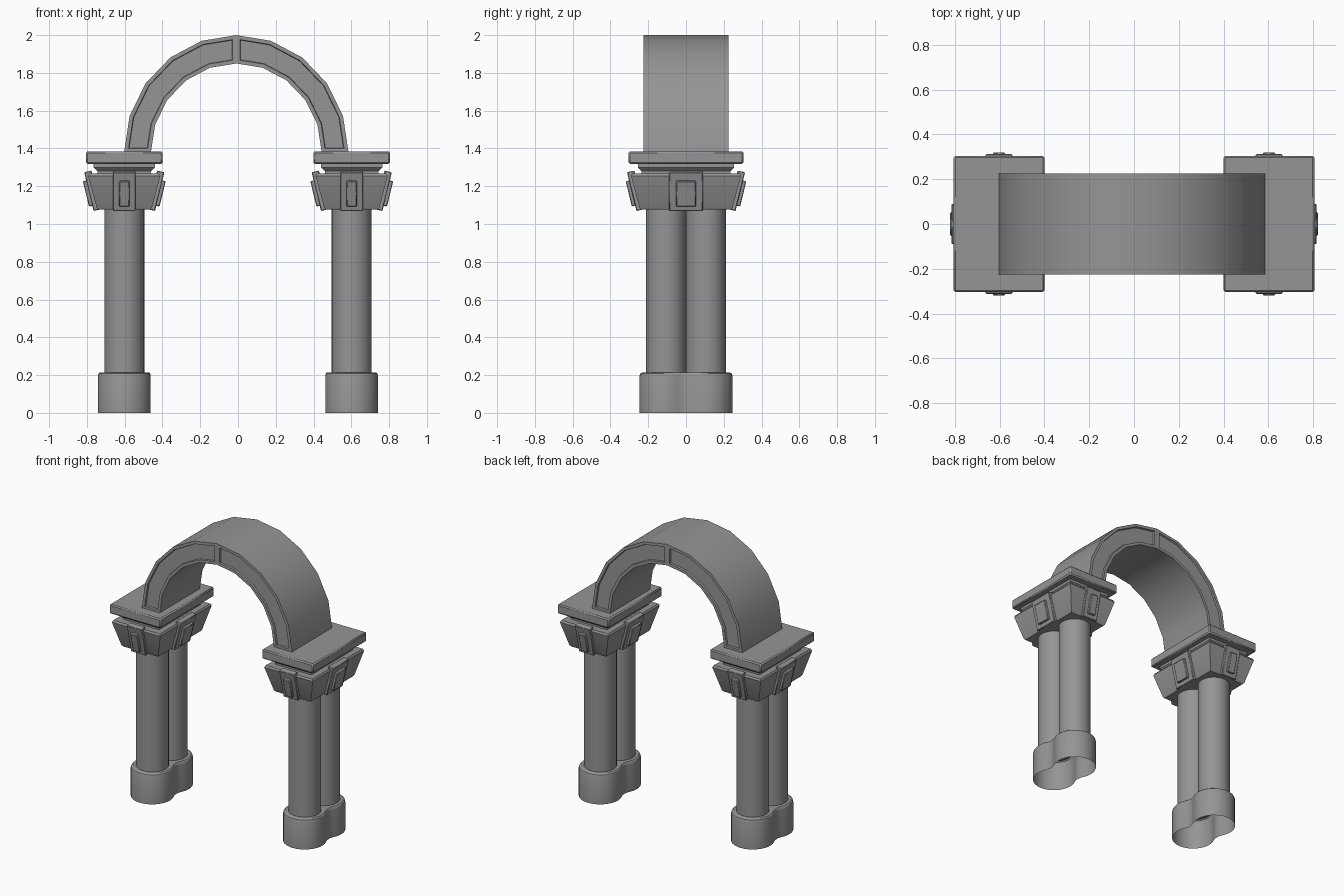
import bpy, bmesh
from math import sin, cos, pi, radians, atan2
from mathutils import Matrix, Vector

cube = bpy.data.objects.get("Cube")
if cube:
    bpy.data.objects.remove(cube, do_unlink=True)

stone = bpy.data.materials.new("grey stone")
stone.use_nodes = True
STONE = (0.3, 0.3, 0.3, 1)
stone.diffuse_color = STONE
bsdf = stone.node_tree.nodes["Principled BSDF"]
bsdf.inputs["Base Color"].default_value = STONE
bsdf.inputs["Roughness"].default_value = 0.8


def finish(name, bm, bevel=0, segments=1):
    bmesh.ops.recalc_face_normals(bm, faces=bm.faces)
    mesh = bpy.data.meshes.new(name)
    bm.to_mesh(mesh)
    bm.free()
    mesh.materials.append(stone)
    ob = bpy.data.objects.new(name, mesh)
    bpy.context.collection.objects.link(ob)
    bpy.ops.object.select_all(action='DESELECT')
    ob.select_set(True)
    bpy.context.view_layer.objects.active = ob
    bpy.ops.object.shade_smooth_by_angle(angle=radians(30))
    if bevel:
        mod = ob.modifiers.new("bevel", 'BEVEL')
        mod.width, mod.segments = bevel, segments
        mod.limit_method = 'ANGLE'
        mod.angle_limit = radians(50)
    return ob


def loft(bm, rings, bottom=True):
    """Skin a stack of closed rings and cap the ends."""
    loops = [[bm.verts.new(p) for p in ring] for ring in rings]
    n = len(loops[0])
    for a, b in zip(loops, loops[1:]):
        for i in range(n):
            j = (i + 1) % n
            bm.faces.new((a[i], a[j], b[j], b[i]))
    bm.faces.new(loops[-1])
    if bottom:
        bm.faces.new(loops[0])


def block(name, cx, profile, bevel=0):
    """Stack of rectangles given as (half x, half y, z)."""
    bm = bmesh.new()
    loft(bm, [[(cx + sx * hx, sy * hy, z) for sx, sy in
               ((-1, -1), (1, -1), (1, 1), (-1, 1))] for hx, hy, z in profile])
    return finish(name, bm, bevel)


def arc(cx, cy, r, start, end, n):
    return [(cx + r * cos(start + (end - start) * i / n),
             cy + r * sin(start + (end - start) * i / n)) for i in range(n + 1)]


def peanut(lobe_y, r, fillet_x, fillet_r):
    """Outline of two round lobes joined by a concave waist."""
    t = atan2(lobe_y, fillet_x)
    pts = arc(0, lobe_y, r, -t, pi + t, 20)
    pts += arc(-fillet_x, 0, fillet_r, t, -t, 6)[1:-1]
    pts += arc(0, -lobe_y, r, pi - t, 2 * pi + t, 20)
    pts += arc(fillet_x, 0, fillet_r, pi + t, pi - t, 6)[1:-1]
    return pts


def plate(name, cx, turn, face_dist, z, width, length, out):
    """Slab lying on one sloping side of the capital."""
    bm = bmesh.new()
    bmesh.ops.create_cube(bm, size=1)
    place = (Matrix.Translation((cx, 0, z)) @ Matrix.Rotation(turn, 4, 'Z')
             @ Matrix.Translation((face_dist, 0, 0))
             @ Matrix.Rotation(radians(13.7), 4, 'Y')
             @ Matrix.Translation((out - 0.02, 0, 0))
             @ Matrix.Diagonal(Vector((0.04, width, length, 1))))
    bmesh.ops.transform(bm, matrix=place, verts=bm.verts)
    return finish(name, bm, 0.004)


# Two piers, each with a base, twin columns and a capital
for side, sx in (("left", 1), ("right", -1)):
    cx = 0.602 * sx

    # Two-lobed base with a rounded top, open underneath
    bm = bmesh.new()
    outline = peanut(0.107, 0.14, 0.215, 0.1)
    loft(bm, [[(cx + x * s, y * s, z) for x, y in outline]
              for s, z in ((1, 0), (1, 0.195), (0.98, 0.208), (0.93, 0.215))],
         bottom=False)
    finish(side + "_base", bm)

    # Twin columns
    for end, sy in (("front", -1), ("back", 1)):
        bm = bmesh.new()
        ring = arc(cx, sy * 0.106, 0.106, 0, 2 * pi, 32)[:-1]
        loft(bm, [[(x, y, z) for x, y in ring] for z in (0.2, 1.1)])
        finish(f"{side}_{end}_column", bm)

    # Flared capital, neck and top slab
    block(side + "_capital", cx, ((0.138, 0.238, 1.076), (0.146, 0.246, 1.086),
                                  (0.191, 0.291, 1.255), (0.184, 0.284, 1.268)))
    block(side + "_neck", cx, ((0.142, 0.235, 1.26), (0.142, 0.235, 1.28),
                               (0.162, 0.255, 1.3), (0.162, 0.255, 1.325)))
    block(side + "_top_slab", cx, ((0.203, 0.304, 1.318), (0.203, 0.304, 1.385)), 0.008)

    # Doubled plates on the four sides of the capital
    for k, label in enumerate(("left", "back", "right", "front")):
        along_x = k % 2 == 0
        dist = 0.168 if along_x else 0.268
        plate(f"{side}_capital_{label}_plate", cx, k * pi / 2, dist, 1.176,
              0.18 if along_x else 0.12, 0.211, 0.02)
        plate(f"{side}_capital_{label}_panel", cx, k * pi / 2, dist - 0.001, 1.168,
              0.105 if along_x else 0.055, 0.138, 0.037)

# Arch with a sunk panel on each half of both faces
SEGMENTS, ARCH_X, SPRING = 10, -0.009, 1.38
bm = bmesh.new()
rows = []
for i in range(SEGMENTS + 1):
    a = pi * i / SEGMENTS
    rows.append([bm.verts.new((ARCH_X + rx * cos(a), y, SPRING + rz * sin(a)))
                 for rx, rz, y in ((0.594, 0.62, -0.226), (0.594, 0.62, 0.226),
                                   (0.452, 0.47, 0.226), (0.452, 0.47, -0.226))])
halves = {}
for i, (a, b) in enumerate(zip(rows, rows[1:])):
    for j in range(4):
        k = (j + 1) % 4
        f = bm.faces.new((a[j], a[k], b[k], b[j]))
        if j % 2:
            halves.setdefault((i < SEGMENTS // 2, j), []).append(f)
bm.faces.new(rows[0])
bm.faces.new(rows[-1])
bmesh.ops.recalc_face_normals(bm, faces=bm.faces)
for faces in halves.values():
    bmesh.ops.inset_region(bm, faces=faces, thickness=0.02, use_even_offset=True)
    bmesh.ops.inset_region(bm, faces=faces, thickness=0.003, depth=-0.012,
                           use_even_offset=True)
finish("arch", bm)
